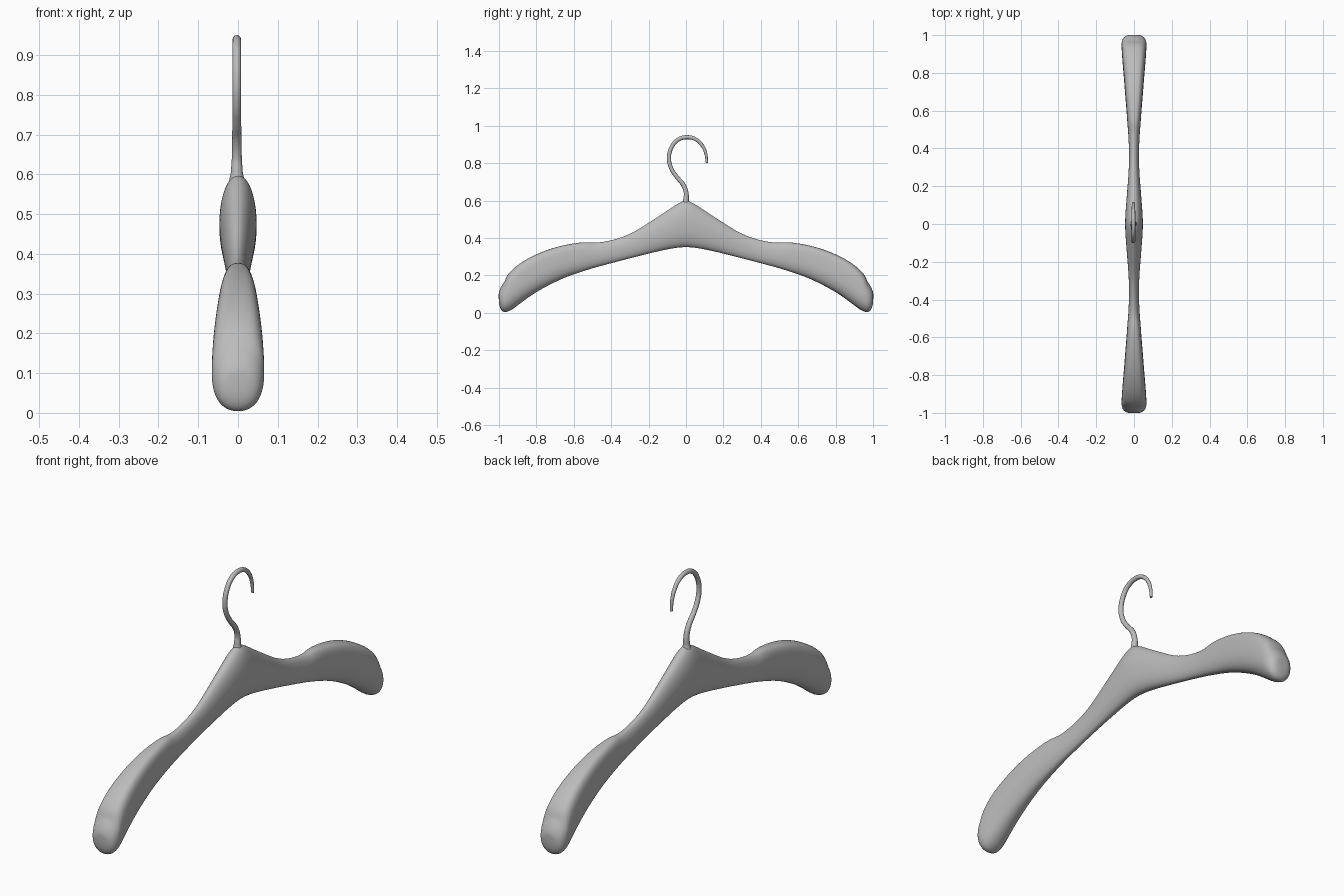
import bpy
import bmesh
import math

cube = bpy.data.objects.get("Cube")
if cube:
    bpy.data.objects.remove(cube)

grey = bpy.data.materials.new("plain_grey")
grey.use_nodes = True
colour = (0.5, 0.5, 0.5, 1)
grey.diffuse_color = colour
grey.node_tree.nodes["Principled BSDF"].inputs["Base Color"].default_value = colour

SIDES = 20

# Half of the body: top y, top z, bottom y, bottom z, half width, top squareness
half = [
    (0, .605, 0, .35, .048, 2),
    (.04, .59, .04, .348, .047, 2),
    (.11, .54, .11, .337, .042, 2),
    (.2, .483, .19, .318, .035, 2),
    (.28, .43, .28, .296, .028, 2),
    (.37, .394, .36, .275, .026, 2),
    (.46, .376, .44, .254, .029, 2),
    (.51, .376, .48, .243, .032, 2.2),
    (.54, .38, .51, .234, .035, 2.7),
    (.62, .37, .58, .212, .040, 3.2),
    (.71, .349, .65, .187, .047, 3.5),
    (.8, .316, .72, .154, .053, 3.5),
    (.88, .273, .8, .111, .060, 3.5),
    (.935, .228, .87, .062, .065, 3.3),
    (.96, .197, .92, .022, .067, 2.8),
    (.968, .170, .957, .001, .067, 2.4),
    (.987, .145, .982, .003, .059, 2.2),
    (1, .115, .996, .028, .042, 2),
    (1.002, .10, 1.001, .06, .018, 2),
]


def power(v, n):
    return math.copysign(abs(v) ** (2 / n), v)


def section(bm, side, yt, zt, yb, zb, width, square):
    """Rounded ring whose top and bottom touch the two profile points."""
    ring = []
    for i in range(SIDES):
        a = math.tau * i / SIDES
        n = square if math.sin(a) > 0 else 2.2
        x, s = width * power(math.cos(a), n), power(math.sin(a), n)
        y = (yt + yb) / 2 + s * (yt - yb) / 2
        z = (zt + zb) / 2 + s * (zt - zb) / 2
        ring.append(bm.verts.new((x, side * y, z)))
    return ring


# Shoulder body, lofted from one rounded end to the other
bm = bmesh.new()
rings = [section(bm, -1, *s) for s in reversed(half[1:])]
rings += [section(bm, 1, *s) for s in half]
for a, b in zip(rings, rings[1:]):
    for i in range(SIDES):
        j = (i + 1) % SIDES
        bm.faces.new((a[i], a[j], b[j], b[i]))
bm.faces.new(rings[0])
bm.faces.new(rings[-1])
bmesh.ops.recalc_face_normals(bm, faces=bm.faces)
mesh = bpy.data.meshes.new("hanger_body")
bm.to_mesh(mesh)
bm.free()
mesh.materials.append(grey)
mesh.shade_smooth()
body = bpy.data.objects.new("hanger_body", mesh)
bpy.context.collection.objects.link(body)
body.modifiers.new("smooth", "SUBSURF").levels = 2
body.modifiers["smooth"].render_levels = 2

# Wire hook: y, z and radius along its centre line
path = [
    (0, .58, .020), (0, .605, .015), (.001, .64, .0125), (-.015, .685, .012),
    (-.052, .73, .011), (-.08, .775, .011), (-.091, .83, .011),
    (-.077, .885, .011), (-.042, .926, .011), (.006, .939, .011),
    (.055, .926, .010), (.09, .89, .009), (.106, .85, .008), (.112, .80, .006),
]
curve = bpy.data.curves.new("hook", "CURVE")
curve.dimensions = "3D"
curve.bevel_depth = 1
curve.bevel_resolution = 4
curve.resolution_u = 8
curve.use_fill_caps = True
spline = curve.splines.new("BEZIER")
spline.bezier_points.add(len(path) - 1)
for point, (y, z, r) in zip(spline.bezier_points, path):
    point.co = (-.003, y, z)
    point.radius = r
    point.handle_left_type = point.handle_right_type = "AUTO"
curve.materials.append(grey)
hook = bpy.data.objects.new("hook", curve)
bpy.context.collection.objects.link(hook)

# Turn the hook into a mesh and smooth it
bpy.ops.object.select_all(action="DESELECT")
hook.select_set(True)
bpy.context.view_layer.objects.active = hook
bpy.ops.object.convert(target="MESH")
bpy.ops.object.shade_smooth_by_angle(angle=math.radians(50))
